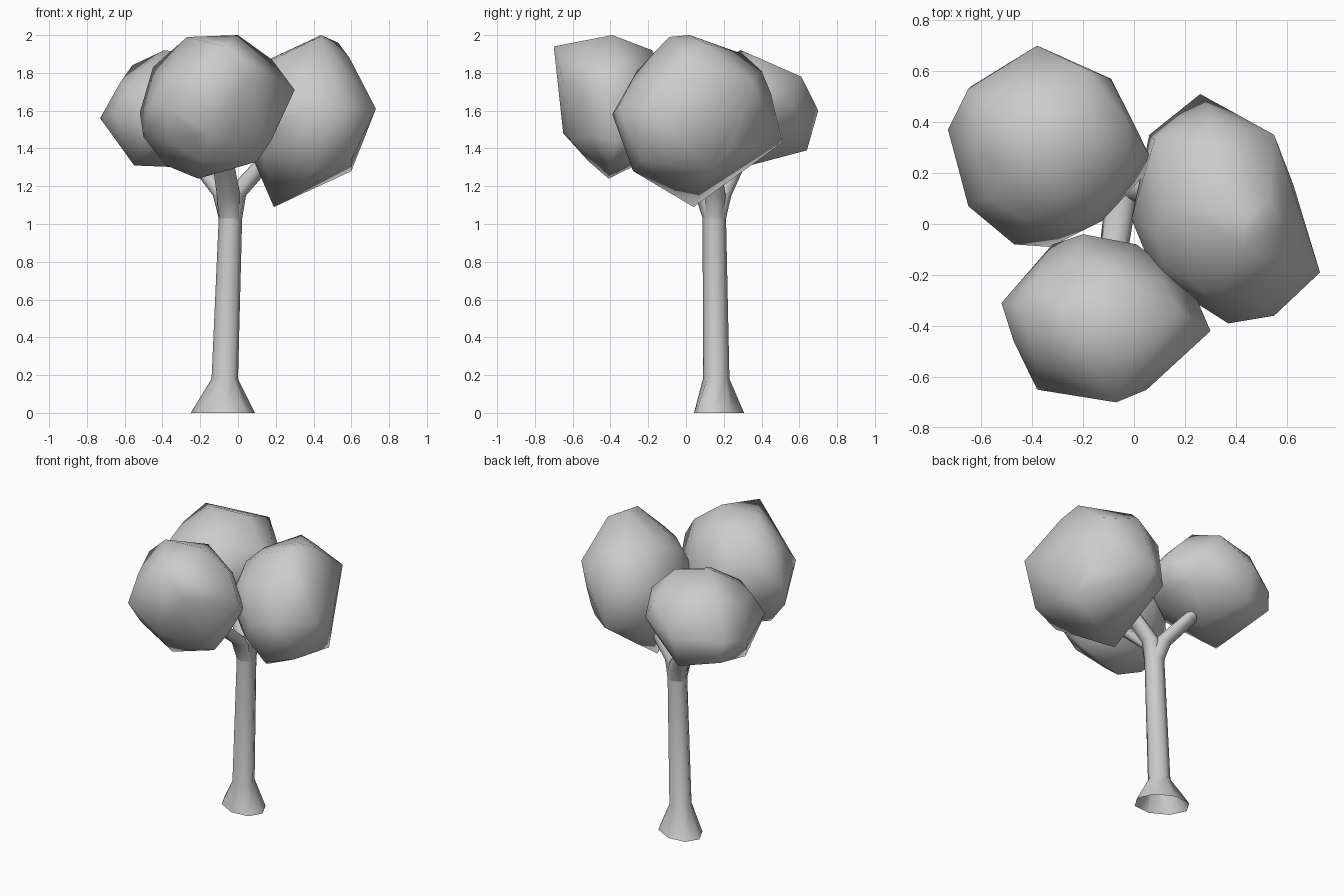
import bpy, bmesh, math
from mathutils import Vector


def finish(bm, name):
    bmesh.ops.recalc_face_normals(bm, faces=bm.faces)
    me = bpy.data.meshes.new(name)
    bm.to_mesh(me)
    bm.free()
    ob = bpy.data.objects.new(name, me)
    bpy.context.collection.objects.link(ob)
    for p in me.polygons:
        p.use_smooth = True
    return ob


def crown(name, centre, radii, points):
    """Faceted clump: hull of a slightly shrunken ball and its outer corners."""
    bm = bmesh.new()
    bmesh.ops.create_icosphere(bm, subdivisions=2, radius=1)
    for v in bm.verts:
        v.co = Vector([c + r * x for c, r, x in zip(centre, radii, v.co)])
    for p in points:
        bm.verts.new(p)
    hull = bmesh.ops.convex_hull(bm, input=bm.verts[:])
    junk = {g for g in hull['geom_interior'] + hull['geom_unused']
            if isinstance(g, bmesh.types.BMVert)}
    bmesh.ops.delete(bm, geom=list(junk), context='VERTS')
    return finish(bm, name)


def tube(name, rings, sides):
    """Open tube through level rings of (x, y, z, rx, ry, skew)."""
    bm = bmesh.new()
    loops = []
    for x, y, z, rx, ry, skew in rings:
        angles = [2 * math.pi * i / sides for i in range(sides)]
        loops.append([bm.verts.new((x + rx * math.cos(a),
                                    y + ry * math.sin(a - skew), z))
                      for a in angles])
    for a, b in zip(loops, loops[1:]):
        for i in range(sides):
            j = (i + 1) % sides
            bm.faces.new((a[i], a[j], b[j], b[i]))
    return finish(bm, name)


# Trunk with flared foot
tube("trunk", [(-.08, .175, 0, .17, .138, .28), (-.07, .16, .18, .07, .07, 0),
               (-.04, .15, 1.03, .062, .062, 0)], 8)

# Branches growing out of the trunk top
for side, mid, end in (("left", (-.07, .18, 1.15), (-.25, .29, 1.38)),
                       ("front", (-.05, .11, 1.15), (-.09, -.18, 1.40)),
                       ("right", (-.02, .15, 1.15), (.17, .12, 1.36))):
    tube(side + "_branch", [(-.04, .15, 1.03, .062, .062, 0),
                            (*mid, .062, .06, 0), (*end, .055, .055, 0)], 8)

# Leaf clumps
crown("back_left_leaves", (-.33, .29, 1.61), (.345, .345, .265), [
    (-.73, .37, 1.56), (-.65, .53, 1.58), (-.38, .70, 1.60), (-.09, .57, 1.62),
    (-.02, .40, 1.74), (.06, .27, 1.62), (.03, .18, 1.58), (-.33, -.09, 1.52),
    (-.47, -.08, 1.58), (-.65, .07, 1.6), (-.56, .45, 1.84), (-.39, .29, 1.92),
    (-.17, .36, 1.89), (-.19, .61, 1.78), (-.64, .54, 1.44),
    (-.55, .14, 1.31), (-.30, .30, 1.30), (-.39, .64, 1.39)])

crown("front_leaves", (-.13, -.37, 1.62), (.36, .29, .34), [
    (-.52, -.31, 1.59), (-.45, -.32, 1.83), (-.27, -.40, 1.99), (0, -.39, 2.0),
    (.18, -.35, 1.87), (.30, -.42, 1.71), (.24, -.28, 1.6), (.10, -.40, 1.33),
    (-.21, -.41, 1.24), (-.38, -.38, 1.31), (-.32, -.08, 1.6),
    (-.20, -.04, 1.65), (.01, -.08, 1.62), (.05, -.65, 1.75),
    (-.07, -.70, 1.94), (-.38, -.65, 1.62), (-.15, -.65, 1.48),
    (-.50, -.36, 1.46), (-.10, -.18, 1.92)])

crown("right_leaves", (.34, .04, 1.57), (.30, .37, .37), [
    (.44, .02, 2.0), (.43, -.09, 1.99), (.53, .09, 1.96), (.59, .0, 1.88),
    (.73, -.19, 1.61), (.19, .04, 1.09), (.26, .51, 1.43), (.37, -.39, 1.58),
    (.60, .13, 1.28), (.60, -.24, 1.34), (.55, .35, 1.75), (.55, -.36, 1.62),
    (.08, -.20, 1.60), (-.01, .02, 1.55), (.06, .35, 1.44), (.08, .33, 1.73),
    (.14, .08, 1.86), (.09, -.04, 1.80), (.27, .30, 1.90), (.30, .40, 1.81),
    (.30, .45, 1.69), (.40, -.28, 1.28), (.35, -.26, 1.81)])
